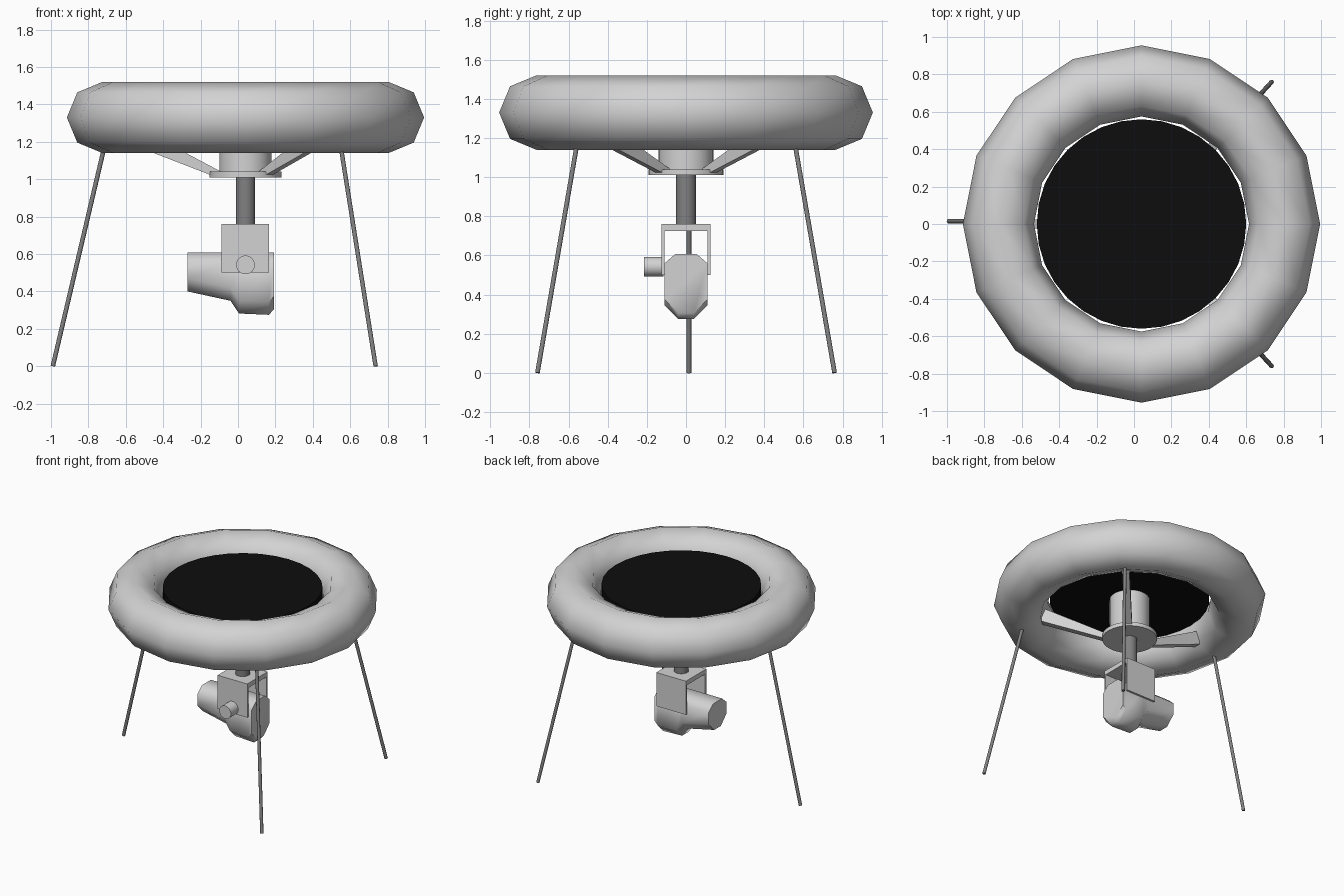
import bpy, bmesh, math
from mathutils import Vector, Matrix

if "Cube" in bpy.data.objects:
    bpy.data.objects.remove(bpy.data.objects["Cube"])

CX = 0.04  # centre axis of the seat


def material(name, v):
    m = bpy.data.materials.new(name)
    m.diffuse_color = (v, v, v, 1)
    m.use_nodes = True
    m.node_tree.nodes["Principled BSDF"].inputs["Base Color"].default_value = m.diffuse_color
    return m


LIGHT = material("light grey", 0.65)
STEEL = material("steel grey", 0.22)
BLACK = material("black", 0.004)


def finish(ob, name, mat, angle=None):
    ob.name = name
    ob.data.materials.append(mat)
    bpy.ops.object.select_all(action='DESELECT')
    ob.select_set(True)
    bpy.context.view_layer.objects.active = ob
    if angle is None:
        bpy.ops.object.shade_smooth()
    elif angle > 0:
        bpy.ops.object.shade_smooth_by_angle(angle=math.radians(angle))
    return ob


def rod(name, a, b, r, mat, sides=32):
    a, b = Vector(a), Vector(b)
    d = b - a
    bpy.ops.mesh.primitive_cylinder_add(vertices=sides, radius=r, depth=d.length,
                                        location=(a + b) / 2,
                                        rotation=d.to_track_quat('Z', 'Y').to_euler())
    return finish(bpy.context.object, name, mat, 50)


def loft(name, sections, mat, angle):
    """Skin a row of equal-sized closed sections and cap both ends."""
    bm = bmesh.new()
    rings = [[bm.verts.new(p) for p in s] for s in sections]
    n = len(rings[0])
    for r0, r1 in zip(rings, rings[1:]):
        for i in range(n):
            j = (i + 1) % n
            bm.faces.new((r0[i], r0[j], r1[j], r1[i]))
    bm.faces.new(rings[0])
    bm.faces.new(rings[-1])
    bmesh.ops.recalc_face_normals(bm, faces=bm.faces[:])
    me = bpy.data.meshes.new(name)
    bm.to_mesh(me)
    bm.free()
    ob = bpy.data.objects.new(name, me)
    bpy.context.collection.objects.link(ob)
    return finish(ob, name, mat, angle)


# Padded ring and dark centre panel
bpy.ops.mesh.primitive_torus_add(major_radius=0.765, minor_radius=0.19, major_segments=16,
                                 minor_segments=8, location=(CX, 0, 1.33))
finish(bpy.context.object, "ring", LIGHT)
rod("centre_panel", (CX, 0, 1.33), (CX, 0, 1.43), 0.56, BLACK)

# Hub, flange and shaft
rod("hub", (CX, 0, 1.03), (CX, 0, 1.335), 0.14, LIGHT)
rod("flange", (CX, 0, 1.01), (CX, 0, 1.04), 0.192, LIGHT)
rod("shaft", (CX, 0, 0.74), (CX, 0, 1.02), 0.052, STEEL)

# Three legs and three wedge-shaped arms
for i, ang in enumerate((180, 47.5, -47.5)):
    a = math.radians(ang)
    u = Vector((math.cos(a), math.sin(a), 0))
    off = Vector((CX, 0.015 if i == 0 else 0, 0))
    rod(f"leg_{i + 1}", off + u * 1.03, off + u * 0.72 + Vector((0, 0, 1.32)), 0.012, STEEL, 12)
    side = Vector((-u.y, u.x, 0)) * 0.025
    prof = [(0.18, 1.02), (0.13, 1.04), (0.62, 1.30), (0.62, 1.19)]
    pts = [Vector((CX, 0, z)) + u * r for r, z in prof]
    loft(f"arm_{i + 1}", [[p - side for p in pts], [p + side for p in pts]], LIGHT, 0)

# Fork bracket: an upside-down U run along x
u_prof = [(-0.125, 0.50), (-0.125, 0.76), (0.125, 0.76), (0.125, 0.50),
          (0.11, 0.50), (0.11, 0.725), (-0.11, 0.725), (-0.11, 0.50)]
loft("fork_bracket", [[(x, y, z) for y, z in u_prof] for x in (-0.087, 0.167)], LIGHT, 30)

# Side knob
rod("knob", (CX, -0.215, 0.542), (CX, -0.115, 0.542), 0.05, LIGHT, 24)

# Hanging body: chamfered cross-sections along x, (x, bottom height)
stations = [(-0.27, 0.40), (-0.04, 0.35), (0.005, 0.282), (0.165, 0.275), (0.193, 0.305)]
sections = []
for x, b in stations:
    half = [(0.055, 0.607), (0.109, 0.56), (0.109, b + 0.07), (0.04, b)]
    ring = half + [(-y, z) for y, z in reversed(half)]
    sections.append([(x, y, z) for y, z in ring])
loft("hanging_body", sections, LIGHT, 50)
